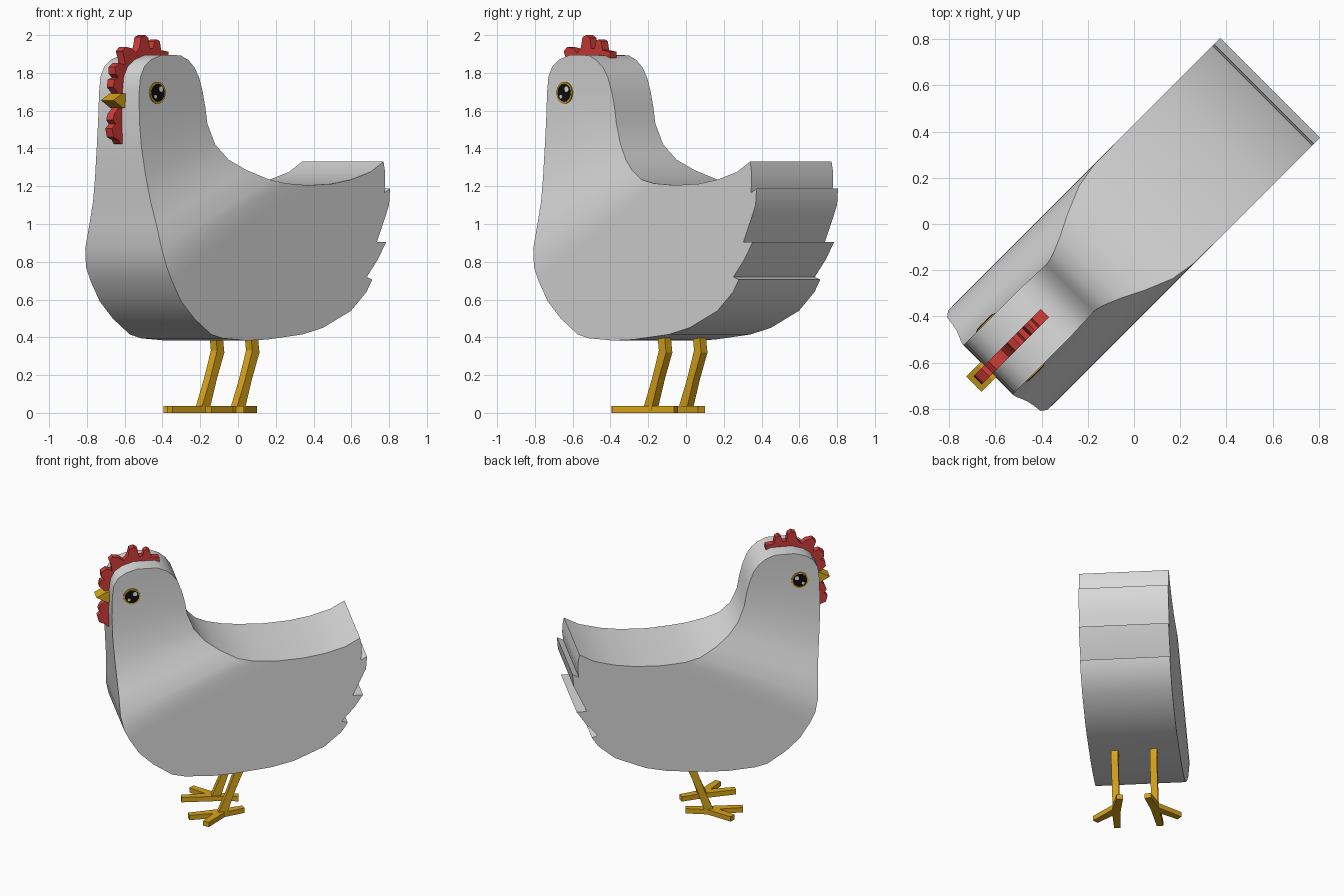
import bpy, bmesh, math
from mathutils import Matrix, Vector

if "Cube" in bpy.data.objects:
    bpy.data.objects.remove(bpy.data.objects["Cube"])

# The bird is modelled facing -X and turned 45 degrees about z
TURN = Matrix.Rotation(math.radians(45), 4, 'Z')


def material(name, rgb):
    m = bpy.data.materials.new(name)
    m.diffuse_color = (*rgb, 1)
    m.use_nodes = True
    m.node_tree.nodes["Principled BSDF"].inputs["Base Color"].default_value = m.diffuse_color
    return m


WHITE = material("feather_white", (0.70, 0.70, 0.70))
RED = material("comb_red", (0.62, 0.045, 0.04))
YELLOW = material("leg_yellow", (0.68, 0.37, 0.01))
BLACK = material("pupil_black", (0.004, 0.004, 0.004))
GLINT = material("eye_glint", (0.8, 0.8, 0.75))


def finish(bm, name, mat, angle=None):
    bmesh.ops.recalc_face_normals(bm, faces=bm.faces)
    bm.transform(TURN)
    me = bpy.data.meshes.new(name)
    bm.to_mesh(me)
    bm.free()
    me.materials.append(mat)
    ob = bpy.data.objects.new(name, me)
    bpy.context.collection.objects.link(ob)
    if angle:
        bpy.ops.object.select_all(action='DESELECT')
        ob.select_set(True)
        bpy.context.view_layer.objects.active = ob
        bpy.ops.object.shade_smooth_by_angle(angle=math.radians(angle))
    return ob


def prism(name, pts, lo, hi, mat, flat=False, angle=None):
    """Extrude a side outline (x, z) across y, or a plan outline (x, y) up z."""
    bm = bmesh.new()
    rings = [[bm.verts.new((a, b, h) if flat else (a, h, b)) for a, b in pts]
             for h in (lo, hi)]
    bm.faces.new(rings[0])
    bm.faces.new(rings[1])
    for i in range(len(pts)):
        j = (i + 1) % len(pts)
        bm.faces.new((rings[0][i], rings[0][j], rings[1][j], rings[1][i]))
    return finish(bm, name, mat, angle)


# Body: front and back edges of head and neck as (x, z, half width)
front = [(-.72, 1.895, .15), (-.80, 1.87, .15), (-.85, 1.835, .15), (-.88, 1.78, .15),
         (-.89, 1.70, .15), (-.893, 1.55, .154), (-.89, 1.40, .168), (-.88, 1.25, .19),
         (-.87, 1.12, .215), (-.862, 1.0, .25), (-.858, .87, .286), (-.835, .77, .303)]
back = [(-.58, 1.893, .15), (-.52, 1.867, .15), (-.475, 1.83, .148), (-.44, 1.78, .147),
        (-.41, 1.70, .146), (-.39, 1.62, .145), (-.375, 1.53, .146), (-.33, 1.42, .16),
        (-.26, 1.34, .19), (-.17, 1.285, .235), (-.05, 1.235, .285), (.06, 1.215, .303)]
# Belly, feathered tail and back, all at full width
rest = [(-.80, .70), (-.73, .59), (-.633, .50), (-.505, .415), (-.42, .395), (-.24, .383),
        (-.09, .388), (.176, .415), (.33, .45), (.54, .54), (.657, .64), (.70, .705),
        (.66, .72), (.74, .81), (.805, .905), (.735, .905), (.78, 1.0), (.826, 1.1),
        (.833, 1.187), (.79, 1.165), (.797, 1.22), (.795, 1.28), (.785, 1.33),
        (.685, 1.275), (.543, 1.235), (.40, 1.213), (.22, 1.205)]
outline = front + [(x, z, .305) for x, z in rest] + back[::-1]
bm = bmesh.new()
sides = [[bm.verts.new((x, s * w, z)) for x, z, w in outline] for s in (-1, 1)]
n, k = len(outline), len(front)
for i in range(n):
    j = (i + 1) % n
    bm.faces.new((sides[0][i], sides[0][j], sides[1][j], sides[1][i]))
for v in sides:
    for i in range(k - 1):
        bm.faces.new((v[i], v[i + 1], v[n - 2 - i], v[n - 1 - i]))
    bm.faces.new(v[k - 1:n - k + 1])
finish(bm, "body", WHITE, 32)

# Comb and wattle plates
comb = [(-.545, 1.86), (-.545, 1.912), (-.60, 1.92), (-.61, 1.965), (-.63, 1.978),
        (-.65, 1.967), (-.66, 1.93), (-.685, 1.93), (-.695, 1.985), (-.72, 2.0),
        (-.75, 1.99), (-.762, 1.935), (-.79, 1.905), (-.82, 1.93), (-.865, 1.938),
        (-.89, 1.915), (-.875, 1.875), (-.87, 1.84), (-.91, 1.853), (-.945, 1.83),
        (-.943, 1.795), (-.92, 1.775), (-.95, 1.765), (-.957, 1.725), (-.92, 1.69),
        (-.86, 1.69), (-.83, 1.78), (-.75, 1.84)]
prism("comb", comb, -.025, .025, RED, angle=40)
wattle = [(-.86, 1.63), (-.91, 1.62), (-.95, 1.585), (-.962, 1.55), (-.942, 1.53),
          (-.968, 1.505), (-.957, 1.46), (-.92, 1.445), (-.905, 1.425), (-.86, 1.422)]
prism("wattle", wattle, -.025, .025, RED, angle=40)

# Wedge beak
prism("beak", [(-.87, 1.615), (-.91, 1.615), (-.98, 1.655), (-.91, 1.692), (-.87, 1.692)],
      -.047, .047, YELLOW)


def disc(name, x, z, r, y, mat, s):
    pts = [(x + r * math.cos(a * math.tau / 20), z + r * math.sin(a * math.tau / 20))
           for a in range(20)]
    prism(name, pts, s * (y - .004), s * (y + .004), mat)


def strip(a, b, wa, wb):
    """Plan outline of a tapered bar from a to b."""
    a, b = Vector(a), Vector(b)
    d = (b - a).normalized()
    p = Vector((-d.y, d.x))
    return [tuple(q) for q in (a + p * wa, a - p * wa, b - p * wb, b + p * wb)]


for s, side in ((-1, "left"), (1, "right")):
    # Eye: ring, pupil and two glints as thin plates
    disc(side + "_eye_ring", -.756, 1.695, .058, .152, YELLOW, s)
    disc(side + "_pupil", -.756, 1.695, .048, .154, BLACK, s)
    disc(side + "_large_glint", -.735, 1.714, .015, .156, GLINT, s)
    disc(side + "_small_glint", -.777, 1.674, .010, .156, GLINT, s)

    # Bent leg
    leg = [(-.058, .41), (-.048, .33), (-.10, .18), (-.175, .0), (-.11, .0),
           (-.05, .18), (.006, .32), (.0, .36), (-.006, .41)]
    prism(side + "_leg", leg, s * .108, s * .155, YELLOW)

    # Toes: forward, outward and hind
    hub = (-.135, s * .132)
    for toe, end in (("front", (-.365, s * .145)), ("outer", (-.27, s * .285)),
                     ("hind", (.02, s * .095))):
        prism(f"{side}_{toe}_toe", strip(hub, end, .03, .022), 0, .036, YELLOW, flat=True)
